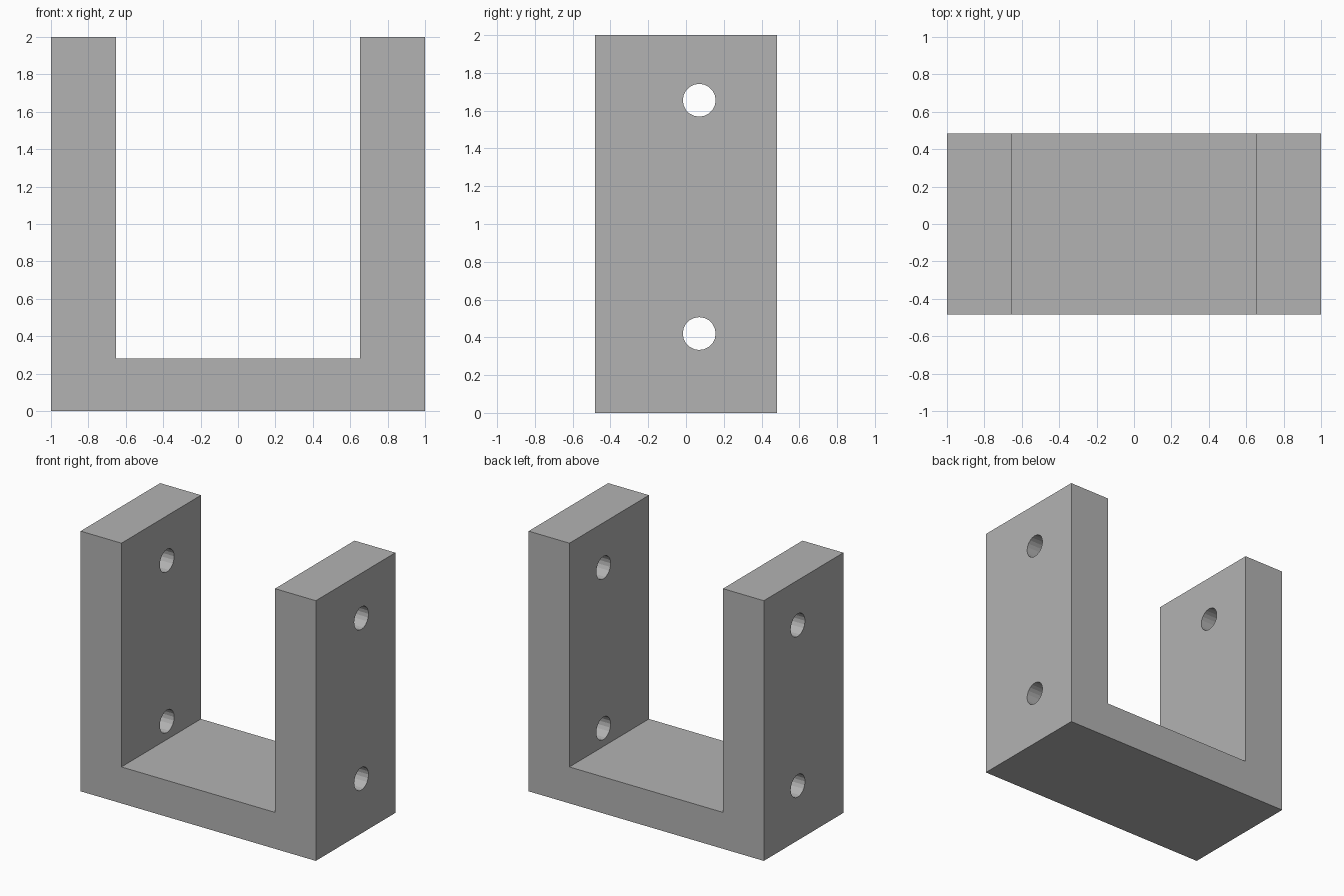
import bpy
import bmesh
from math import pi
from mathutils import Matrix

cube = bpy.data.objects.get("Cube")
if cube:
    bpy.data.objects.remove(cube, do_unlink=True)

HALF_DEPTH = 0.483
WALL = 0.347
FLOOR = 0.28
HOLE_RADIUS = 0.087
HOLE_Y = 0.07
HOLE_HEIGHTS = (0.42, 1.655)

# Plain grey finish
grey = bpy.data.materials.new("grey")
grey.use_nodes = True
colour = (0.45, 0.45, 0.45, 1)
grey.diffuse_color = colour
grey.node_tree.nodes["Principled BSDF"].inputs["Base Color"].default_value = colour


def make_object(name, bm):
    bmesh.ops.recalc_face_normals(bm, faces=bm.faces)
    mesh = bpy.data.meshes.new(name)
    bm.to_mesh(mesh)
    bm.free()
    mesh.materials.append(grey)
    obj = bpy.data.objects.new(name, mesh)
    bpy.context.collection.objects.link(obj)
    return obj


# U-shaped bracket: profile extruded front to back
inner = 1 - WALL
half = [(1, 0), (1, 2), (inner, 2), (inner, FLOOR)]
profile = half + [(-x, z) for x, z in reversed(half)]
bm = bmesh.new()
face = bm.faces.new([bm.verts.new((x, -HALF_DEPTH, z)) for x, z in profile])
result = bmesh.ops.extrude_face_region(bm, geom=[face])
bmesh.ops.translate(bm, vec=(0, 2 * HALF_DEPTH, 0),
                    verts=[v for v in result["geom"] if isinstance(v, bmesh.types.BMVert)])
bracket = make_object("u_bracket", bm)

# Bolt holes: each cylinder passes through both walls
bm = bmesh.new()
for z in HOLE_HEIGHTS:
    bmesh.ops.create_cone(bm, cap_ends=True, segments=20, depth=3,
                          radius1=HOLE_RADIUS, radius2=HOLE_RADIUS,
                          matrix=Matrix.Translation((0, HOLE_Y, z)) @ Matrix.Rotation(pi / 2, 4, "Y"))
cutter = make_object("bolt_hole_cutter", bm)
cutter.hide_render = True

drill = bracket.modifiers.new("bolt_holes", "BOOLEAN")
drill.operation = "DIFFERENCE"
drill.solver = "EXACT"
drill.object = cutter

# Apply the cut and remove the helper
bpy.context.view_layer.objects.active = bracket
bracket.select_set(True)
bpy.ops.object.modifier_apply(modifier=drill.name)
bpy.data.objects.remove(cutter, do_unlink=True)
